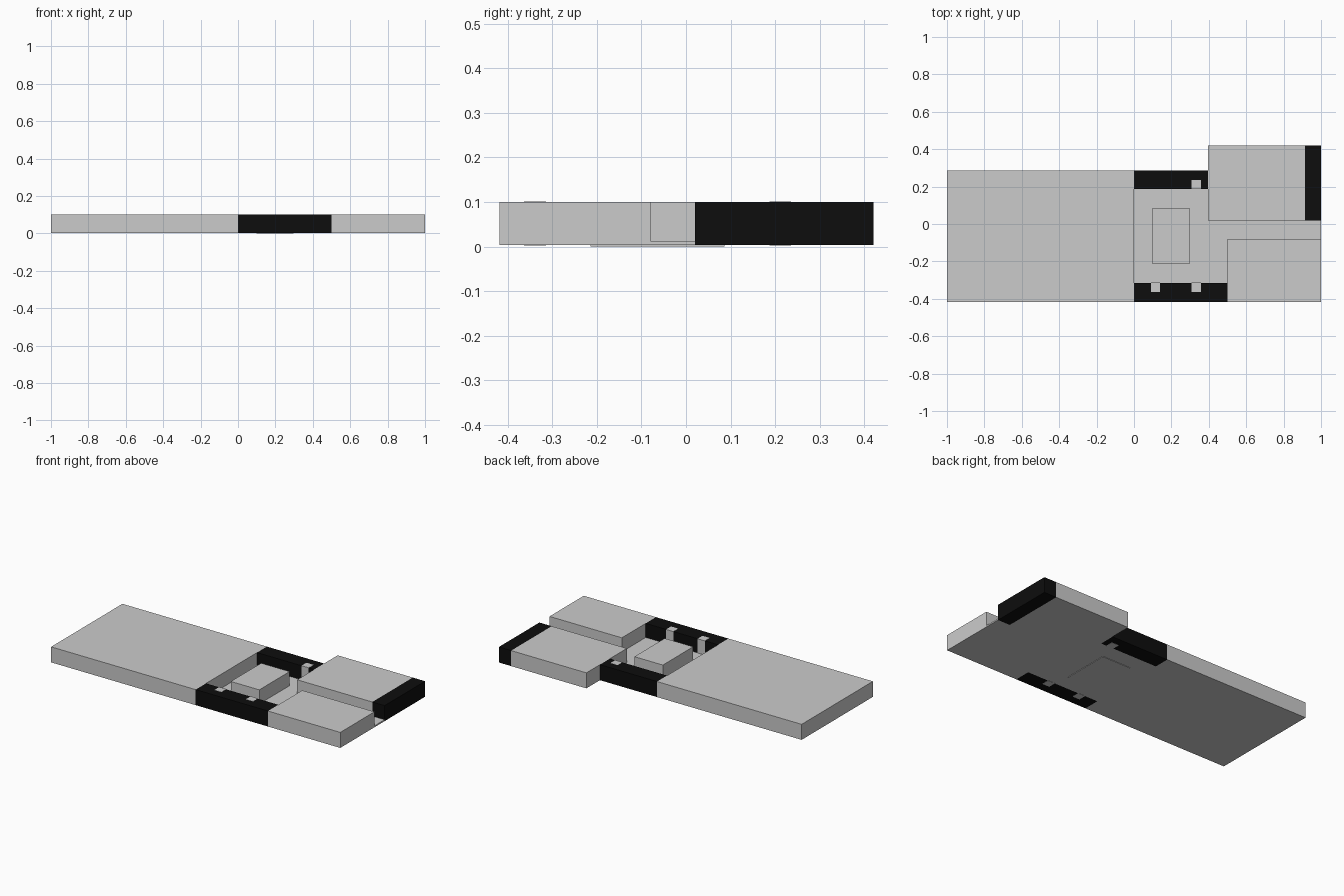
import bpy
import bmesh

if "Cube" in bpy.data.objects:
    bpy.data.objects.remove(bpy.data.objects["Cube"])

black = bpy.data.materials.new("black")
black.diffuse_color = (0.004, 0.004, 0.004, 1)
black.use_nodes = True
black.node_tree.nodes["Principled BSDF"].inputs["Base Color"].default_value = black.diffuse_color


def box(name, x0, x1, y0, y1, z0=0.003, z1=0.1, mat=None):
    """Axis-aligned block given by its limits."""
    bm = bmesh.new()
    bmesh.ops.create_cube(bm, size=1)
    bmesh.ops.scale(bm, vec=(x1 - x0, y1 - y0, z1 - z0), verts=bm.verts)
    bmesh.ops.translate(bm, vec=((x0 + x1) / 2, (y0 + y1) / 2, (z0 + z1) / 2), verts=bm.verts)
    mesh = bpy.data.meshes.new(name)
    bm.to_mesh(mesh)
    bm.free()
    obj = bpy.data.objects.new(name, mesh)
    bpy.context.collection.objects.link(obj)
    if mat:
        mesh.materials.append(mat)
    return obj


# Large left slab and its rear strip
box("main_slab", -1, 0, -0.418, 0.19)
box("rear_slab_strip", -1, 0, 0.19, 0.286)

# Raised blocks on the right
box("rear_right_block", 0.395, 0.915, 0.02, 0.42)
box("rear_right_end", 0.915, 1, 0.02, 0.42, mat=black)
box("front_right_block", 0.5, 1, -0.418, -0.08)

# Low floors of the court and the passage
box("court_floor", 0, 0.5, -0.316, 0.02, 0.003, 0.012)
box("rear_court_floor", 0, 0.395, 0.02, 0.188, 0.003, 0.012)
box("passage_floor", 0.5, 1, -0.08, 0.02, 0.003, 0.012)

# Island block in the court
box("island_block", 0.1, 0.297, -0.214, 0.086, 0.0, 0.1)

# Black walls with grey pillars set flush into their inner faces
box("front_wall", 0, 0.5, -0.418, -0.316, mat=black)
box("rear_wall", 0, 0.395, 0.188, 0.286, mat=black)
for i, (x, y) in enumerate([(0.09, -0.363), (0.308, -0.363), (0.308, 0.187)]):
    box(f"pillar_{i + 1}", x, x + 0.05, y, y + 0.049, 0.002, 0.101)
